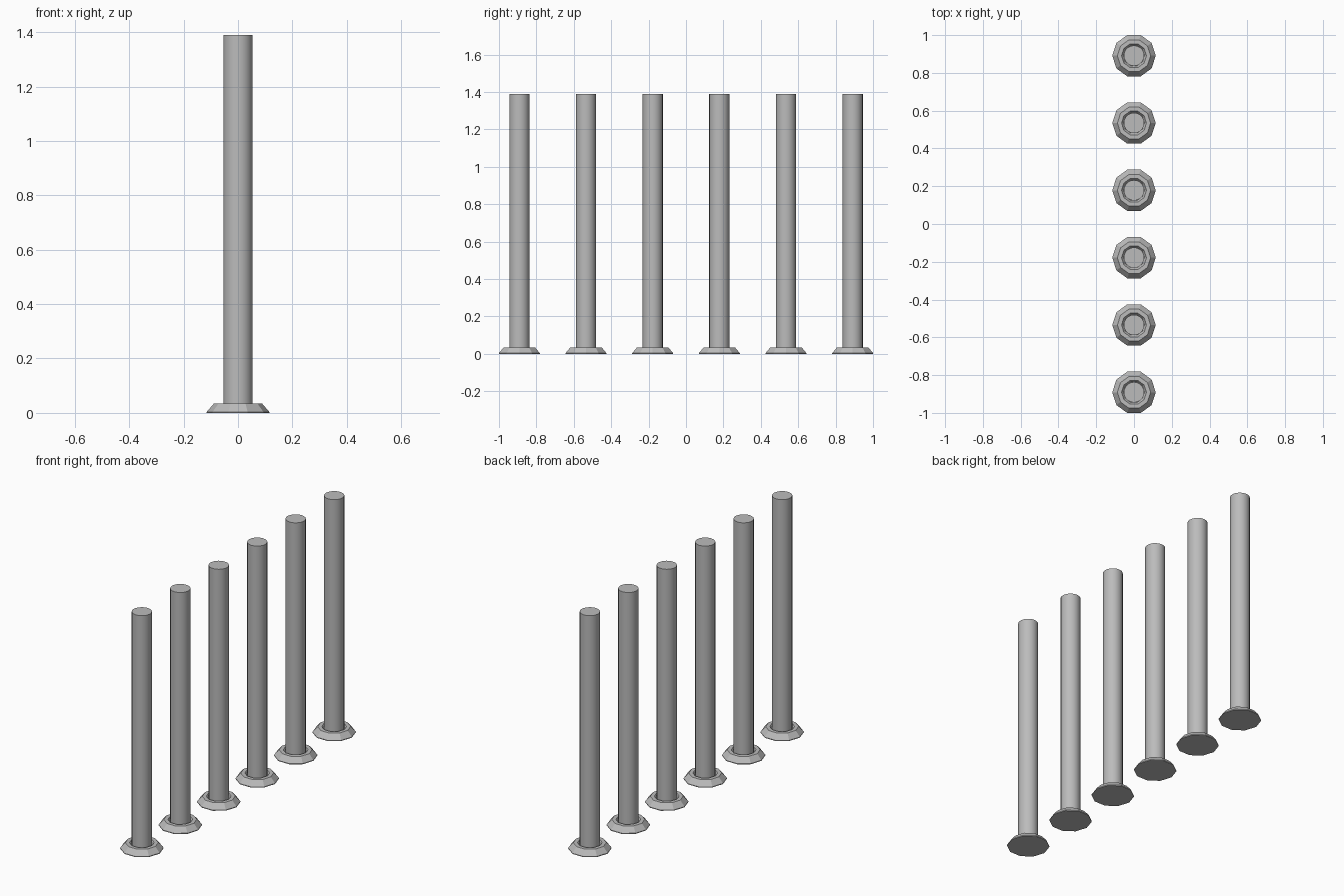
import bpy, bmesh
from math import cos, sin, tau

cube = bpy.data.objects.get("Cube")
if cube:
    bpy.data.objects.remove(cube, do_unlink=True)

steel = bpy.data.materials.new("brushed grey metal")
steel.use_nodes = True
GREY = (0.5, 0.5, 0.5, 1)
steel.diffuse_color = GREY
steel.node_tree.nodes["Principled BSDF"].inputs["Base Color"].default_value = GREY


def lathe(name, profile, sides, y, smooth):
    """Revolve (radius, height) points about a vertical axis, capping both ends."""
    bm = bmesh.new()
    rings = [[bm.verts.new((r * cos(tau * i / sides), r * sin(tau * i / sides), z))
              for i in range(sides)] for r, z in profile]
    for low, high in zip(rings, rings[1:]):
        for i in range(sides):
            j = (i + 1) % sides
            bm.faces.new((low[i], low[j], high[j], high[i]))
    bm.faces.new(rings[0][::-1])
    bm.faces.new(rings[-1])
    mesh = bpy.data.meshes.new(name)
    bm.to_mesh(mesh)
    bm.free()
    mesh.materials.append(steel)
    obj = bpy.data.objects.new(name, mesh)
    obj.location.y = y
    bpy.context.collection.objects.link(obj)
    if smooth:
        bpy.ops.object.select_all(action="DESELECT")
        obj.select_set(True)
        bpy.context.view_layer.objects.active = obj
        bpy.ops.object.shade_smooth_by_angle(angle=0.6)
    return obj


# Flared foot with a shallow sunken collar around the post
FOOT = [(0.115, 0), (0.115, 0.004), (0.088, 0.035), (0.066, 0.035), (0.056, 0.02)]
POST = [(0.054, 0.01), (0.054, 1.39)]
COUNT, SPACING = 6, 0.3564

# Row of identical bollards
for n in range(COUNT):
    y = (n - (COUNT - 1) / 2) * SPACING
    lathe(f"foot_{n + 1}", FOOT, 10, y, False)
    lathe(f"post_{n + 1}", POST, 20, y, True)
